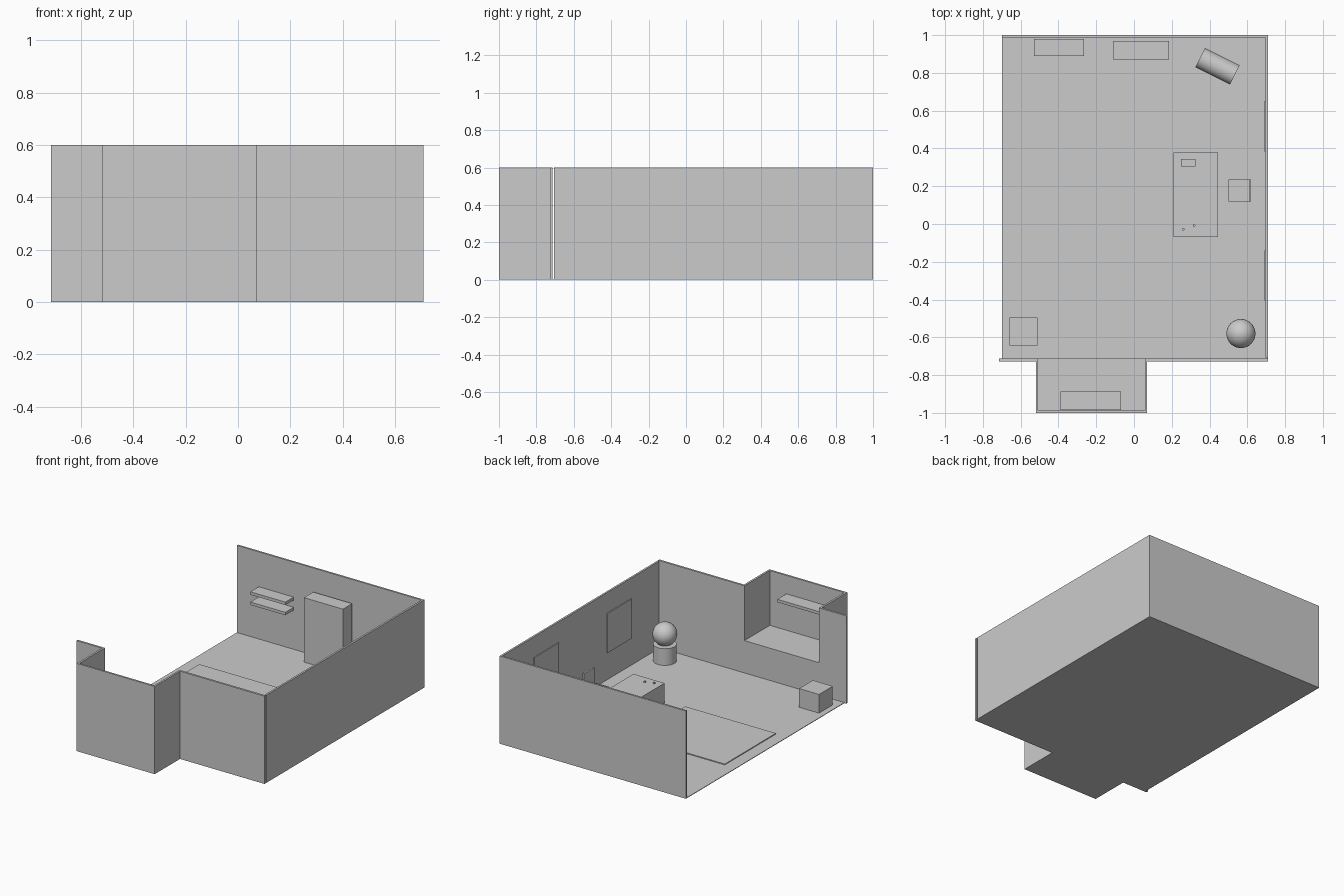
import bpy
import math

if "Cube" in bpy.data.objects:
    bpy.data.objects.remove(bpy.data.objects["Cube"])


def box(name, x0, x1, y0, y1, z0, z1):
    """Axis-aligned block given by its bounds."""
    bpy.ops.mesh.primitive_cube_add(size=1, location=((x0 + x1) / 2, (y0 + y1) / 2, (z0 + z1) / 2))
    ob = bpy.context.object
    ob.name = name
    ob.scale = (x1 - x0, y1 - y0, z1 - z0)
    bpy.ops.object.transform_apply(location=False, rotation=False, scale=True)
    return ob


def cylinder(name, loc, radius, depth, rot=(0, 0, 0), sides=32):
    bpy.ops.mesh.primitive_cylinder_add(vertices=sides, radius=radius, depth=depth,
                                        location=loc, rotation=rot)
    bpy.context.object.name = name
    bpy.ops.object.shade_smooth_by_angle()


H = 0.6      # wall height
T = 0.013    # wall thickness

# Room shell: floor, back and right walls; the left side is open
box("floor", -0.70, 0.71, -0.715, 1.0, 0, 0.004)
box("back_wall", -0.70, 0.71, 1 - T, 1.0, 0, H)
box("right_wall", 0.71 - T, 0.71, -0.706, 1.0, 0, H)
box("front_wall_left", -0.714, -0.52 + T, -0.727, -0.713, 0, H)
box("front_wall_right", 0.07 - T, 0.71, -0.727, -0.713, 0, H)

# Raised alcove at the front
box("alcove_left_wall", -0.52, -0.52 + T, -1.0, -0.727, 0, H)
box("alcove_right_wall", 0.07 - T, 0.07, -1.0, -0.727, 0, H)
box("alcove_end_wall", -0.52 + T, 0.07 - T, -1.0, -1 + T, 0, H)
box("alcove_platform", -0.52 + T, 0.07 - T, -1 + T, -0.713, 0, 0.225)
box("alcove_shelf", -0.39, -0.07, -0.985, -0.887, 0.455, 0.475)

# Rug
box("rug", -0.617, 0.07, -0.09, 0.462, 0.004, 0.010)

# Back wall furniture
box("cabinet", -0.11, 0.185, 0.87, 0.97, 0.004, 0.445)
for i, z in enumerate((0.275, 0.345)):
    box(f"wall_shelf_{i}", -0.53, -0.265, 0.89, 0.98, z, z + 0.02)

# Pictures on the right wall
for i, y in enumerate((-0.405, 0.385)):
    box(f"wall_picture_{i}", 0.691, 0.70, y, y + 0.265, 0.19, 0.46)

# Desk with small items
box("desk", 0.21, 0.445, -0.068, 0.378, 0.004, 0.14)
box("desk_tray", 0.25, 0.325, 0.305, 0.345, 0.14, 0.15)
for i, (x, y) in enumerate(((0.26, -0.028), (0.318, -0.008))):
    cylinder(f"desk_knob_{i}", (x, y, 0.144), 0.007, 0.008, sides=12)

# Chair
box("chair_seat", 0.50, 0.62, 0.12, 0.235, 0.095, 0.11)
box("chair_back", 0.608, 0.62, 0.12, 0.235, 0.11, 0.213)
for i, x in enumerate((0.50, 0.608)):
    for j, y in enumerate((0.12, 0.223)):
        box(f"chair_leg_{i}_{j}", x, x + 0.012, y, y + 0.012, 0.004, 0.095)

# Side block
box("side_block", -0.66, -0.51, -0.643, -0.495, 0.004, 0.132)

# Round plant in a pot
cylinder("plant_pot", (0.566, -0.58, 0.061), 0.073, 0.114)
bpy.ops.mesh.primitive_uv_sphere_add(segments=32, ring_count=16, radius=0.077,
                                     location=(0.566, -0.58, 0.186))
bpy.context.object.name = "plant_foliage"
bpy.ops.object.shade_smooth()

# Bolster lying in the back corner
cylinder("bolster", (0.442, 0.835, 0.061), 0.057, 0.205,
         rot=(0, math.pi / 2, math.radians(-26.5)))
